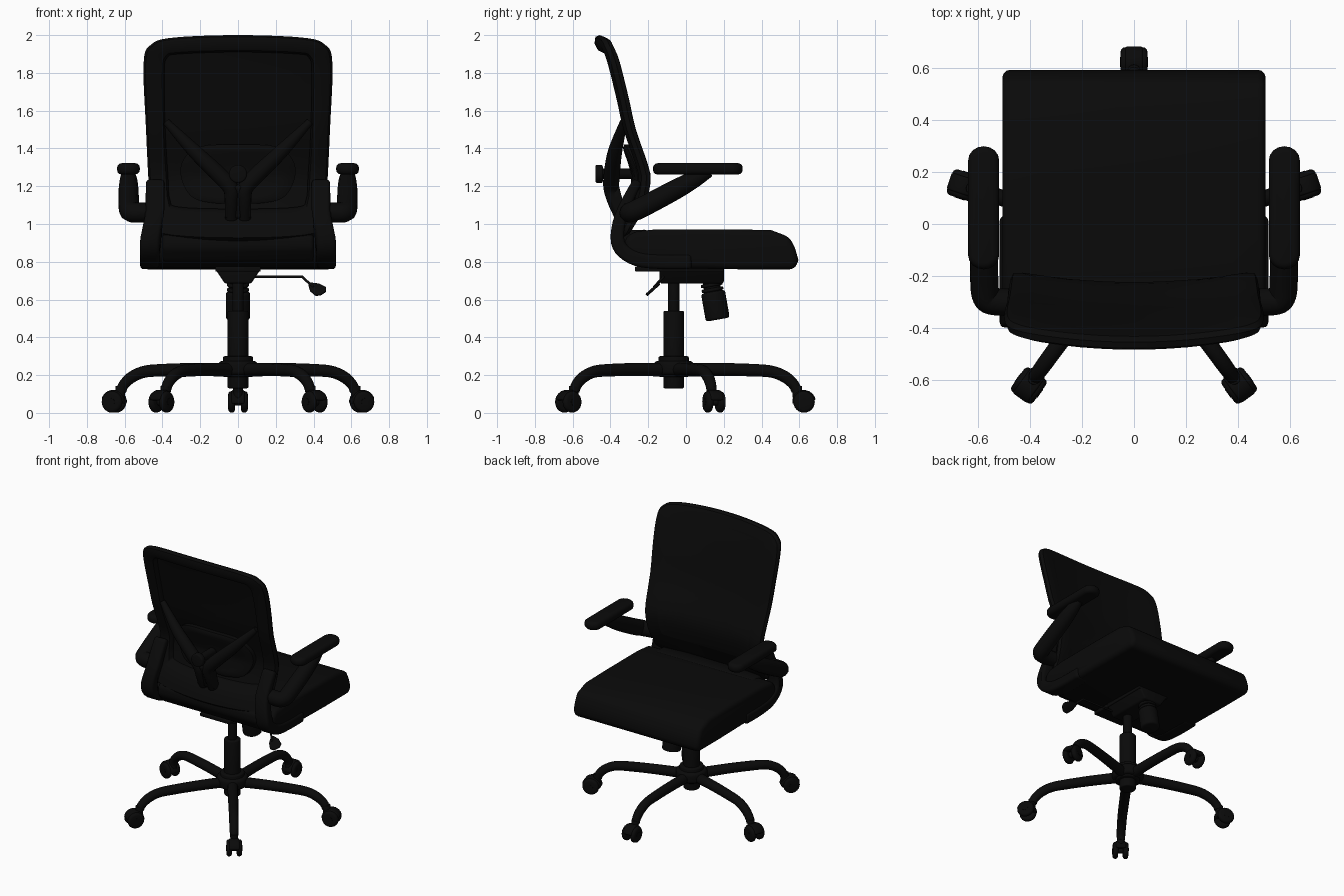
import bpy, bmesh, math
from mathutils import Vector, Matrix

if "Cube" in bpy.data.objects:
    bpy.data.objects.remove(bpy.data.objects["Cube"])

black = bpy.data.materials.new("black")
black.diffuse_color = (0.003, 0.003, 0.003, 1)
black.use_nodes = True
black.node_tree.nodes["Principled BSDF"].inputs["Base Color"].default_value = black.diffuse_color


def finish(ob, angle=40):
    ob.data.materials.clear()
    ob.data.materials.append(black)
    bpy.ops.object.select_all(action='DESELECT')
    ob.select_set(True)
    bpy.context.view_layer.objects.active = ob
    for m in list(ob.modifiers):
        bpy.ops.object.modifier_apply(modifier=m.name)
    bpy.ops.object.shade_smooth_by_angle(angle=math.radians(angle))
    return ob


def from_bm(name, bm, bevel=0, segs=3):
    bmesh.ops.recalc_face_normals(bm, faces=bm.faces)
    me = bpy.data.meshes.new(name)
    bm.to_mesh(me)
    bm.free()
    ob = bpy.data.objects.new(name, me)
    bpy.context.collection.objects.link(ob)
    if bevel:
        b = ob.modifiers.new("bevel", 'BEVEL')
        b.width, b.segments, b.angle_limit = bevel, segs, math.radians(35)
    return finish(ob)


def prism(name, pts, axis, a, b, bevel=0, mat=None):
    """Extrude a 2D outline along an axis from a to b."""
    put = {'x': lambda p, h: (h, p[0], p[1]), 'y': lambda p, h: (p[0], h, p[1]),
           'z': lambda p, h: (p[0], p[1], h)}[axis]
    bm = bmesh.new()
    lo, hi = [[bm.verts.new(put(p, h)) for p in pts] for h in (a, b)]
    bm.faces.new(lo)
    bm.faces.new(hi)
    for i in range(len(pts)):
        j = (i + 1) % len(pts)
        bm.faces.new((lo[i], lo[j], hi[j], hi[i]))
    if mat:
        bm.transform(mat)
    return from_bm(name, bm, bevel)


def circle(r, n=24, cx=0, cy=0):
    return [(cx + r * math.cos(2 * math.pi * i / n), cy + r * math.sin(2 * math.pi * i / n)) for i in range(n)]


def spline(pts, n=5, closed=False):
    """Catmull-Rom through the points."""
    P = [Vector(p) for p in pts]
    k, out = len(P), []
    get = (lambda i: P[i % k]) if closed else (lambda i: P[max(0, min(k - 1, i))])
    for i in range(k if closed else k - 1):
        a, b, c, d = (get(i + o) for o in (-1, 0, 1, 2))
        for s in range(n):
            t = s / n
            out.append(0.5 * (2 * b + (c - a) * t + (2 * a - 5 * b + 4 * c - d) * t * t
                              + (3 * b - a - 3 * c + d) * t ** 3))
    return out if closed else out + [P[-1]]


def tube(name, pts, r, radii=None, smooth=5):
    pts4 = [tuple(p) + ((radii[i] if radii else 1),) for i, p in enumerate(pts)]
    path = spline(pts4, smooth) if smooth else pts4
    cu = bpy.data.curves.new(name, 'CURVE')
    cu.dimensions, cu.bevel_depth, cu.bevel_resolution, cu.use_fill_caps = '3D', r, 4, True
    s = cu.splines.new('POLY')
    s.points.add(len(path) - 1)
    for q, p in zip(s.points, path):
        q.co, q.radius = (p[0], p[1], p[2], 1), p[3]
    ob = bpy.data.objects.new(name, cu)
    bpy.context.collection.objects.link(ob)
    bpy.ops.object.select_all(action='DESELECT')
    ob.select_set(True)
    bpy.context.view_layer.objects.active = ob
    bpy.ops.object.convert(target='MESH')
    return finish(bpy.context.view_layer.objects.active)


# curved surface that the backrest parts follow
spine = spline([(.88, -.37), (.95, -.355), (1.02, -.32), (1.1, -.28), (1.22, -.255), (1.3, -.265),
                (1.5, -.335), (1.65, -.37), (1.85, -.42), (1.95, -.45), (2.02, -.457)])


def back_y(x, z):
    for p, q in zip(spine, spine[1:]):
        if z <= q[0]:
            break
    t = (z - p[0]) / (q[0] - p[0])
    return p[1] + (q[1] - p[1]) * t + 0.2 * x * x


def outline(half):
    return spline(half + [(-x, z) for x, z in half[-2:0:-1]], 5, True)


def loft(name, A, B, section, close):
    """Rings blended between outlines A and B, at a depth from the back surface."""
    bm = bmesh.new()
    rings = []
    for t, d in section:
        pts = [a.lerp(b, t) for a, b in zip(A, B)]
        rings.append([bm.verts.new((p[0], back_y(p[0], p[1]) + d, p[1])) for p in pts])
    n = len(A)
    for r in range(len(rings) if close else len(rings) - 1):
        u, v = rings[r], rings[(r + 1) % len(rings)]
        for i in range(n):
            j = (i + 1) % n
            bm.faces.new((u[i], u[j], v[j], v[i]))
    if not close:
        bm.faces.new(rings[0])
        bm.faces.new(rings[-1])
    return from_bm(name, bm)


outer = outline([(0, 2.0), (.34, 1.987), (.46, 1.95), (.5, 1.85), (.487, 1.5), (.472, 1.2),
                 (.455, 1.03), (.41, .935), (0, .91)])
inner = outline([(0, 1.91), (.31, 1.9), (.375, 1.88), (.39, 1.8), (.385, 1.5), (.37, 1.25),
                 (.36, 1.13), (.31, 1.09), (0, 1.08)])
loft("back_frame", outer, inner, [(0, 0), (.1, .022), (.4, .03), (1, .03), (1, 0),
                                  (.9, -.024), (.5, -.034), (.1, -.024)], True)
# mesh panel flush with the front of the frame
centre = [Vector((p[0] * .02, 1.5 + (p[1] - 1.5) * .02)) for p in inner]
steps = [i / 8 for i in range(9)]
loft("back_mesh", inner, centre, [(1 - t, .03) for t in steps] + [(t, .012) for t in steps], False)
# lumbar pad
pad = outline([(0, 1.42), (.2, 1.41), (.29, 1.34), (.3, 1.24), (.24, 1.14), (.12, 1.11), (0, 1.11)])
mid = [Vector((p[0] * .05, 1.26 + (p[1] - 1.26) * .05)) for p in pad]
loft("lumbar_pad", pad, mid, [(1, -.035), (.6, -.035), (.25, -.035), (.1, -.032), (0, -.02), (0, .015),
                              (.6, .015), (1, .015)], False)

# rear yoke and lumbar knob
for s in (-1, 1):
    tube("yoke_arm", [(s * .38, -.33, 1.54), (s * .23, -.375, 1.385), (s * .1, -.393, 1.26), (s * .04, -.395, 1.19),
                      (s * .035, -.38, 1.12), (s * .035, -.34, 1.03)], .04, [.5, .95, 1.1, 1.05, .9, .85])
prism("yoke_stem", [(-.43, 1.2), (-.37, 1.03), (-.31, 1.03), (-.36, 1.22)], 'x', -.07, .07, .012)
prism("lumbar_knob", circle(.048, 24, 0, 1.265), 'y', -.48, -.44, .01)
prism("lumbar_shaft", circle(.028, 16, 0, 1.265), 'y', -.45, -.27)

# seat cushion, with a rear part meeting the backrest between the brackets
prism("seat", [(-.29, .79), (-.325, .85), (-.325, .92), (-.28, .96), (-.15, .972), (.2, .972), (.45, .968),
               (.55, .93), (.578, .87), (.595, .81), (.578, .76), (.3, .76), (0, .765), (-.2, .77)],
      'x', -.508, .508, .035)
prism("seat_rear", [(-.2, .79), (-.31, .80), (-.365, .87), (-.365, .93), (-.31, .968), (-.2, .97)], 'x', -.4, .4, .02)

# side brackets joining seat, back and arms
side = spline([(.03, .8), (-.13, .8), (-.26, .815), (-.345, .87), (-.363, .95), (-.335, 1.07), (-.255, 1.23)], 4)
left, right = [], []
for i, p in enumerate(side):
    d = (side[min(i + 1, len(side) - 1)] - side[max(i - 1, 0)]).normalized()
    w = .038 - .014 * (i / (len(side) - 1)) ** 4
    left.append((p[0] - d[1] * w, p[1] + d[0] * w))
    right.append((p[0] + d[1] * w, p[1] - d[0] * w))
for s in (-1, 1):
    bracket = prism("side_bracket", left + right[::-1], 'x', s * .415, s * .518, .018)
    for v in bracket.data.vertices:  # slimmer upper end
        v.co.x *= 1 - .06 * max(0, min(1, (v.co.z - .92) / .15))
    # armrest
    tube("arm_post", [(s * .45, -.3, 1.065), (s * .53, -.3, 1.06), (s * .568, -.285, 1.065),
                      (s * .577, -.23, 1.09), (s * .58, -.05, 1.185), (s * .58, .06, 1.245), (s * .58, .13, 1.275)],
         .048, [1.05, 1.1, 1.12, 1.15, 1.1, .9, .5])
    n = 8
    arc = [math.pi * i / n for i in range(n + 1)]
    cap = [(s * .58 + .06 * math.cos(a), .245 + .055 * math.sin(a)) for a in arc]
    cap += [(s * .58 - .06 * math.cos(a), -.12 - .055 * math.sin(a)) for a in arc]
    prism("arm_pad", cap, 'z', 1.262, 1.322, .024)

# tilt mechanism under the seat
prism("mechanism", [(-.13, .775), (-.1, .73), (-.07, .685), (.07, .685), (.1, .73), (.13, .775)], 'y', -.14, .2, .012)
prism("mount_plate", [(-.12, -.27), (.12, -.27), (.12, .2), (-.12, .2)], 'z', .748, .775, .006)
tilt = Matrix.Translation((0, .125, .74)) @ Matrix.Rotation(math.radians(10), 4, 'X')
prism("tension_knob", circle(.064, 20), 'z', -.25, -.1, .014, tilt)
for i in range(4):
    prism("spring_coil", circle(.058), 'z', -.098 + i * .026, -.08 + i * .026, .006, tilt)
prism("spring_core", circle(.045), 'z', -.12, .02, 0, tilt)
# height lever with a thin flat paddle
tube("lever_rod", [(.05, -.12, .72), (.34, -.12, .72), (.4, -.17, .665)], .007, smooth=0)
flat = Matrix.Translation((.42, -.175, .655)) @ Matrix.Rotation(math.radians(42), 4, 'X') \
    @ Matrix.Rotation(math.radians(-45), 4, 'Z')
prism("lever_paddle", [(-.06, -.008), (-.02, -.035), (.025, -.042), (.045, -.02), (.045, .02), (.025, .042),
                       (-.02, .035), (-.06, .008)], 'z', -.008, .008, .005, flat)

# gas column, set slightly behind the middle
CY = -.065
for name, r, a, b in (("column_tube", .055, .13, .54), ("column_rod", .03, .53, .72), ("hub", .08, .19, .3)):
    prism(name, circle(r, 28, 0, CY), 'z', a, b, .008)
prism("hub_skirt", circle(.105, 28, 0, CY), 'z', .2, .275, .02)

# five legs with twin-wheel casters
for k in range(5):
    M = Matrix.Translation((0, CY, 0)) @ Matrix.Rotation(math.radians(90 + 72 * k), 4, 'Z')
    leg = [M @ Vector((r, 0, z)) for r, z in ((.05, .228), (.25, .23), (.42, .226), (.52, .218), (.59, .19),
                                             (.635, .15), (.65, .115))]
    tube("leg", leg, .036, [1, .95, .92, .88, .86, .8, .75])
    C = M @ Matrix.Translation((.69, 0, .058))
    for s in (-1, 1):
        prism("caster_wheel", circle(.057), 'y', s * .016, s * .052, .017, C)
    arc = [math.radians(10 + 18 * i) for i in range(11)]
    hood = [(.063 * math.cos(a), .063 * math.sin(a)) for a in arc]
    hood += [(.03 * math.cos(a), .03 * math.sin(a)) for a in arc[::-1]]
    prism("caster_hood", hood, 'y', -.034, .034, .008, C)
    prism("caster_axle", circle(.02, 12), 'y', -.054, .054, 0, C)
    prism("caster_stem", circle(.025, 16, -.035, 0), 'z', .02, .085, .004, C)
